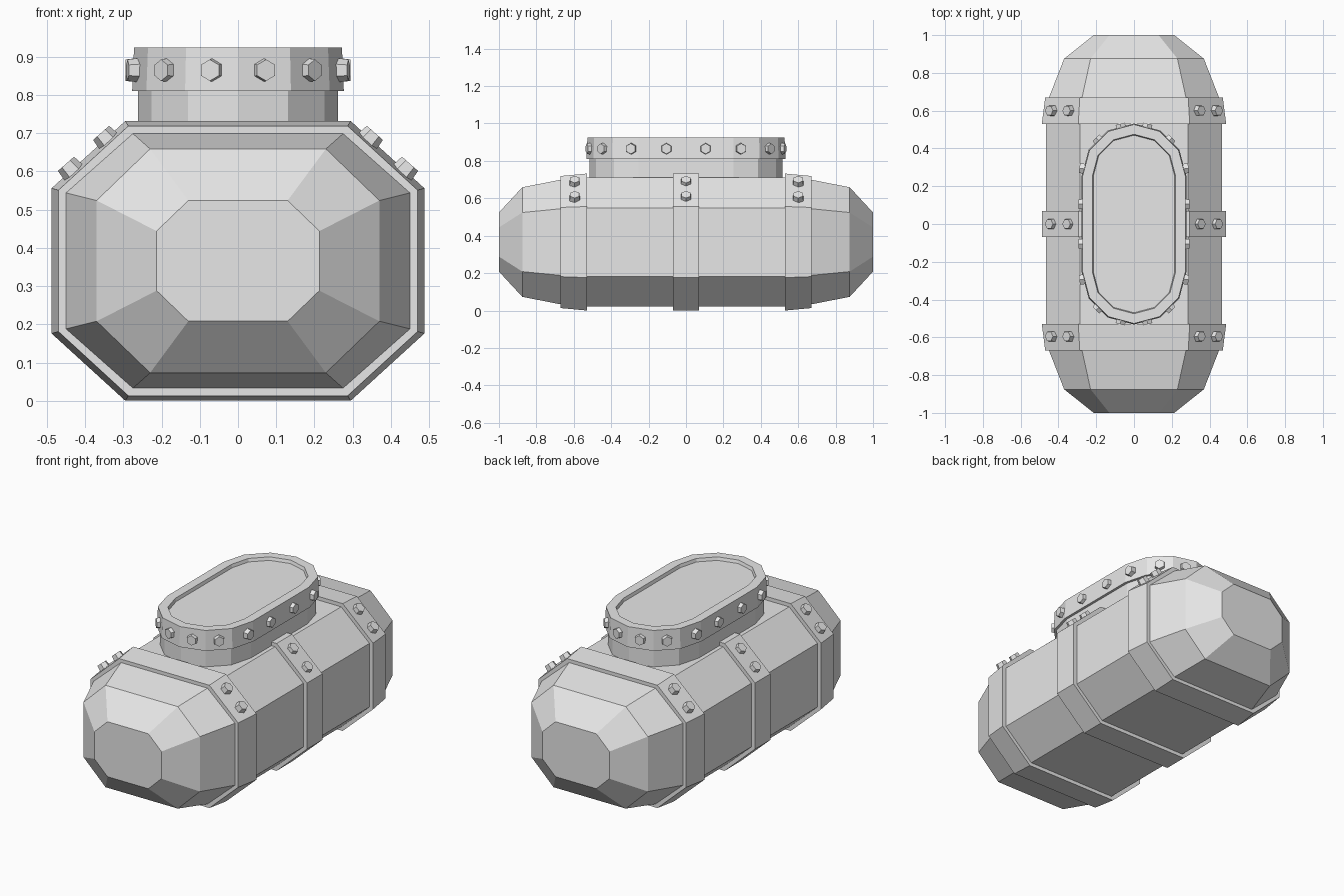
import bpy, bmesh
from math import sin, cos, radians
from mathutils import Vector

old = bpy.data.objects.get("Cube")
if old:
    bpy.data.objects.remove(old, do_unlink=True)

grey = bpy.data.materials.new("plain grey")
grey.use_nodes = True
grey.diffuse_color = (0.8, 0.8, 0.8, 1)
grey.node_tree.nodes["Principled BSDF"].inputs["Base Color"].default_value = (0.8, 0.8, 0.8, 1)

MID_Z = 0.366  # height of the tank axis


def finish(bm, name):
    bmesh.ops.recalc_face_normals(bm, faces=bm.faces)
    mesh = bpy.data.meshes.new(name)
    bm.to_mesh(mesh)
    bm.free()
    mesh.materials.append(grey)
    obj = bpy.data.objects.new(name, mesh)
    bpy.context.collection.objects.link(obj)
    return obj


def loft(name, rings):
    """Join matching rings of points and cap both ends."""
    bm = bmesh.new()
    loops = [[bm.verts.new(p) for p in ring] for ring in rings]
    n = len(loops[0])
    for a, b in zip(loops, loops[1:]):
        for i in range(n):
            j = (i + 1) % n
            bm.faces.new((a[i], a[j], b[j], b[i]))
    bm.faces.new(loops[0])
    bm.faces.new(loops[-1])
    return finish(bm, name)


def octagon(y, half_w, flat_w, half_h, flat_h):
    quarter = [(half_w, flat_h), (flat_w, half_h)]
    pts = quarter + [(-x, z) for x, z in reversed(quarter)]
    pts += [(-x, -z) for x, z in pts]
    return [(x, y, MID_Z + z) for x, z in pts]


def stadium(r, z, offset=0.255):
    """Long rounded outline, six segments per end."""
    pts = []
    for side in (1, -1):
        for k in range(7):
            a = radians(30 * k)
            pts.append((side * r * cos(a), side * (offset + r * sin(a)), z))
    return pts


def bolt(name, pos, normal):
    bm = bmesh.new()
    bmesh.ops.create_cone(bm, cap_ends=True, segments=6,
                          radius1=0.033, radius2=0.028, depth=0.04)
    obj = finish(bm, name)
    obj.location = pos
    obj.rotation_euler = Vector(normal).to_track_quat('Z', 'Y').to_euler()


# Tank body with stepped, tapering ends
half = [(0.53, 0.465, 0.285, 0.345, 0.183),
        (0.67, 0.45, 0.275, 0.333, 0.178),
        (0.875, 0.37, 0.23, 0.293, 0.158),
        (1.0, 0.213, 0.13, 0.158, 0.078)]
sections = [(-s[0],) + s[1:] for s in reversed(half)] + half
loft("tank_body", [octagon(*s) for s in sections])

# Straps around the tank
wide = (0.488, 0.295, 0.366, 0.19)
narrow = (0.47, 0.287, 0.353, 0.185)
loft("middle_strap", [octagon(-0.07, *wide), octagon(0.07, *wide)])
for side, label in ((-1, "front"), (1, "back")):
    loft(label + "_strap", [octagon(side * 0.53, *wide), octagon(side * 0.67, *narrow)])

# Paired bolts on the sloping shoulders of each strap
for label, y in (("front", -0.595), ("middle", 0.0), ("back", 0.6)):
    for side in (-1, 1):
        for x, z in ((0.345, 0.686), (0.437, 0.605)):
            bolt(label + "_strap_bolt", (side * x, y, z), (side * 0.66, 0, 0.75))

# Hatch neck and rimmed cap with a shallow recess
loft("hatch_neck", [stadium(0.262, 0.69), stadium(0.262, 0.82)])
loft("hatch_cap", [stadium(0.277, 0.81), stadium(0.272, 0.925),
                   stadium(0.22, 0.925), stadium(0.215, 0.907)])

# Bolts around the hatch cap
for sx in (-1, 1):
    for sy in (-1, 1):
        for deg in (8, 45, 75):
            a = radians(deg)
            r = 0.272 if deg == 8 else 0.265
            bolt("hatch_bolt", (sx * r * cos(a), sy * (0.255 + r * sin(a)), 0.865),
                 (sx * cos(a), sy * sin(a), 0))
        bolt("hatch_side_bolt", (sx * 0.274, sy * 0.105, 0.865), (sx, 0, 0))
